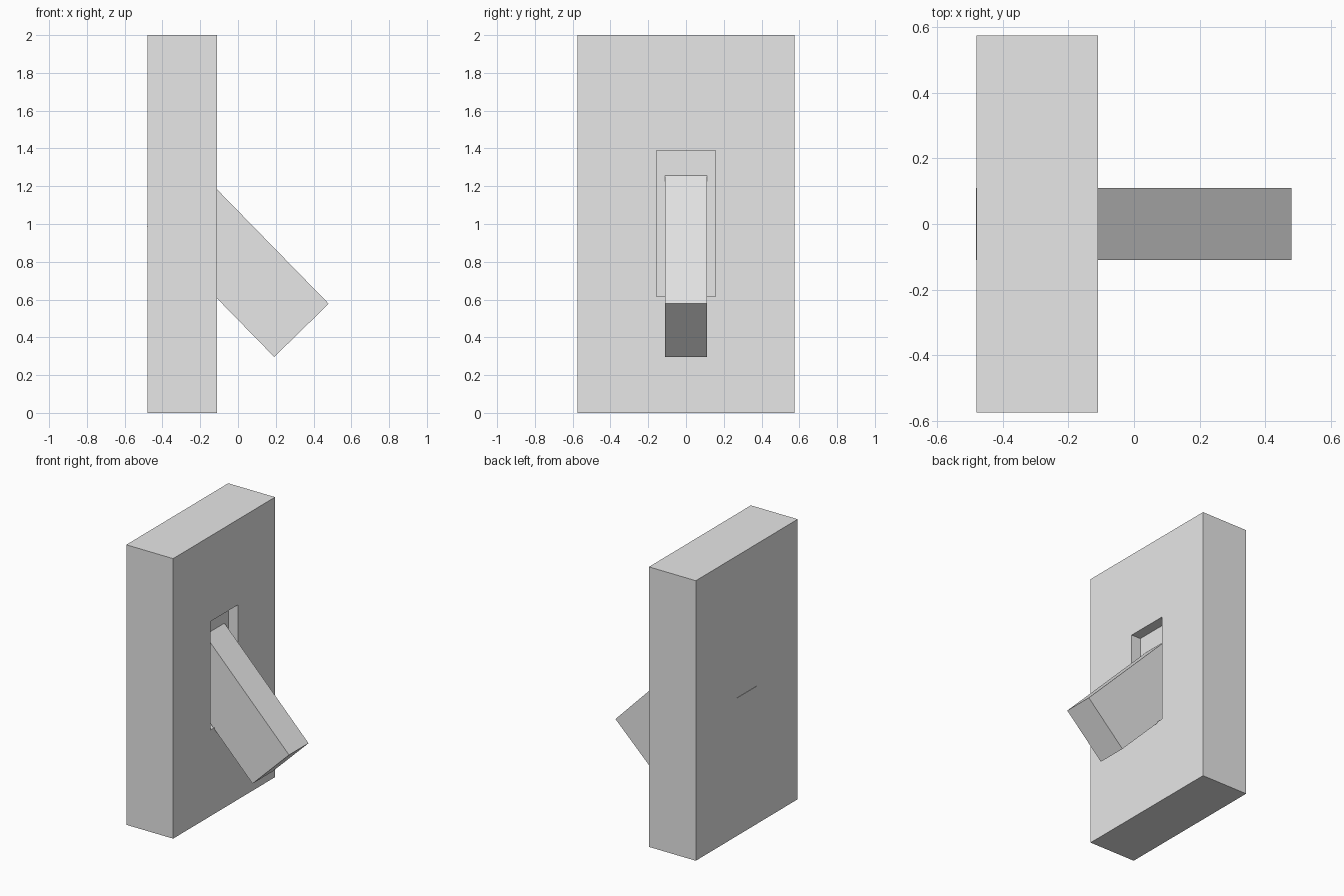
import bpy, bmesh
from math import atan2
from mathutils import Matrix, Vector

old = bpy.data.objects.get("Cube")
if old:
    bpy.data.objects.remove(old, do_unlink=True)

grey = bpy.data.materials.new("light_grey")
grey.use_nodes = True
colour = (0.8, 0.8, 0.8, 1)
grey.diffuse_color = colour
grey.node_tree.nodes["Principled BSDF"].inputs["Base Color"].default_value = colour


def box(size, centre, turn=Matrix()):
    bm = bmesh.new()
    bmesh.ops.create_cube(bm, size=1)
    bm.transform(Matrix.Translation(centre) @ turn @ Matrix.Diagonal((*size, 1)))
    return bm


def finish(bm, name):
    bmesh.ops.recalc_face_normals(bm, faces=bm.faces)
    mesh = bpy.data.meshes.new(name)
    bm.to_mesh(mesh)
    bm.free()
    mesh.materials.append(grey)
    obj = bpy.data.objects.new(name, mesh)
    bpy.context.collection.objects.link(obj)


# Wall plate with a shallow rectangular slot in its +x face
plate = box((0.37, 1.15, 2), (-0.295, 0, 1))
face = max(plate.faces, key=lambda f: f.calc_center_median().x)
bmesh.ops.inset_individual(plate, faces=[face], thickness=0.3)
for v in face.verts:
    v.co.y = 0.155 if v.co.y > 0 else -0.155
    v.co.z = 1.39 if v.co.z > 1 else 0.615
bmesh.ops.inset_individual(plate, faces=[face], thickness=0)
for v in face.verts:
    v.co.x = -0.184
finish(plate, "switch_plate")

# Lever tilted down out of the slot, its rear corner just reaching the back
tip_low, tip_high = Vector((0.192, 0, 0.296)), Vector((0.48, 0, 0.578))
rear_low = Vector((-0.481, 0, 0.985))
along = tip_low - rear_low
tilt = Matrix.Rotation(atan2(-along.z, along.x), 4, "Y")
lever = box((along.length, 0.22, (tip_high - tip_low).length),
            (rear_low + tip_high) / 2, tilt)
finish(lever, "lever")
